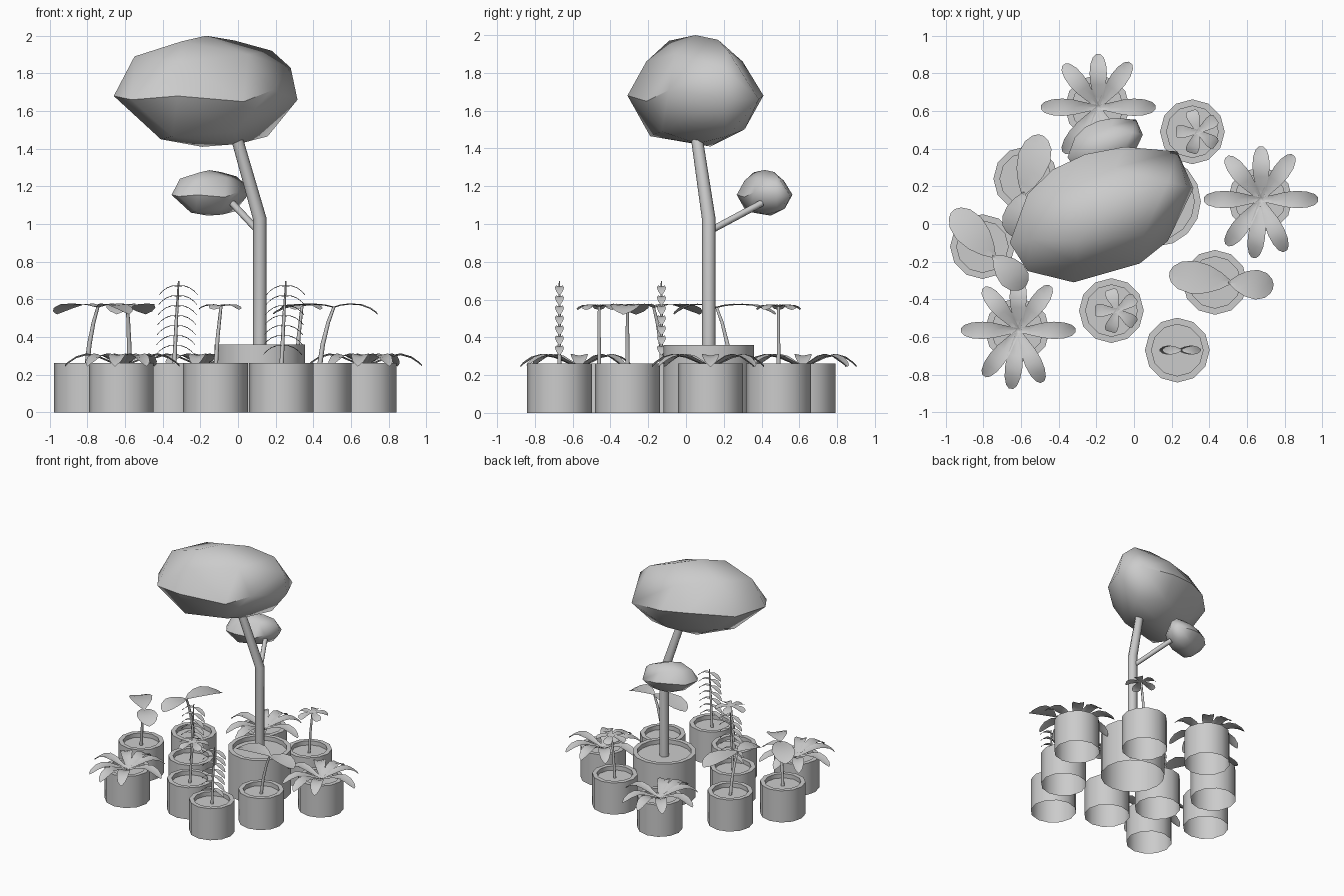
import bpy, bmesh
from math import sin, cos, pi, radians
from mathutils import Vector, Matrix

if "Cube" in bpy.data.objects:
    bpy.data.objects.remove(bpy.data.objects["Cube"])


def finish(bm, name, angle=40):
    bmesh.ops.remove_doubles(bm, verts=bm.verts, dist=1e-5)
    me = bpy.data.meshes.new(name)
    bm.to_mesh(me)
    bm.free()
    ob = bpy.data.objects.new(name, me)
    bpy.context.collection.objects.link(ob)
    bpy.ops.object.select_all(action='DESELECT')
    ob.select_set(True)
    bpy.context.view_layer.objects.active = ob
    bpy.ops.object.shade_smooth_by_angle(angle=radians(angle))
    return ob


def bridge(bm, rings):
    for a, b in zip(rings, rings[1:]):
        n = len(a)
        for i in range(n):
            bm.faces.new((a[i], a[(i + 1) % n], b[(i + 1) % n], b[i]))


def pot(name, x, y, r, h, sides=12):
    # outer wall, rim, inner wall and soil disc; open underneath
    bm = bmesh.new()
    ri, hs = r - 0.035, h - 0.035
    rings = [[bm.verts.new((x + q * cos(2 * pi * i / sides), y + q * sin(2 * pi * i / sides), z))
              for i in range(sides)] for q, z in ((r, 0), (r, h), (ri, h), (ri, hs))]
    bridge(bm, rings)
    bm.faces.new(rings[-1])
    finish(bm, name)


def tube(bm, pts, radii, sides=8):
    pts = [Vector(p) for p in pts]
    rings = []
    for i, (p, r) in enumerate(zip(pts, radii)):
        d = (pts[min(i + 1, len(pts) - 1)] - pts[max(i - 1, 0)]).normalized()
        u = d.cross(Vector((0, 1, 0))).normalized()
        v = d.cross(u)
        rings.append([bm.verts.new(p + r * (cos(2 * pi * k / sides) * u - sin(2 * pi * k / sides) * v))
                      for k in range(sides)])
    bridge(bm, rings)
    bm.faces.new(rings[0][::-1])
    bm.faces.new(rings[-1])
    bmesh.ops.recalc_face_normals(bm, faces=bm.faces)


def leaf(bm, origin, angle, profile, fold=0.006, length=1):
    # profile rows: distance, height, half width; midrib slightly lower
    m = Matrix.Translation(origin) @ Matrix.Rotation(radians(angle), 4, 'Z')
    rows = [[bm.verts.new(m @ Vector((r * length, w * s, z + fold * abs(s)))) for s in (-1, 0, 1)]
            for r, z, w in profile]
    for a, b in zip(rows, rows[1:]):
        for i in (0, 1):
            bm.faces.new((a[i], b[i], b[i + 1], a[i + 1]))


# Pots
POTS = {"star": [(-0.195, 0.62), (0.67, 0.13), (-0.62, -0.565)],
        "flower": [(0.31, 0.49), (-0.12, -0.46)],
        "broadleaf": [(0.43, -0.31), (-0.805, -0.12), (-0.575, 0.24)],
        "fern": [(0.23, -0.67), (-0.34, -0.13)]}
for kind, spots in POTS.items():
    for i, (x, y) in enumerate(spots):
        pot(f"{kind}_pot_{i + 1}", x, y, 0.172, 0.262)
pot("tree_pot", 0.115, 0.12, 0.24, 0.36, 16)

# Tree trunk and side branch
bm = bmesh.new()
tube(bm, [(0.115, 0.12, 0.3), (0.115, 0.12, 1.03), (-0.01, 0.055, 1.47)], (0.036, 0.036, 0.031))
finish(bm, "trunk", 60)
bm = bmesh.new()
tube(bm, [(0.11, 0.12, 0.96), (-0.03, 0.40, 1.11)], (0.018, 0.018))
finish(bm, "side_branch", 60)

# Faceted foliage masses: one hull, reused at a smaller size
CROWN = [(-.17, .05, 2), (-.66, -.10, 1.68), (-.565, .16, 1.67), (-.43, .29, 1.7), (-.26, .37, 1.7),
         (-.05, .41, 1.68), (.23, .385, 1.66), (.316, .19, 1.66), (.18, -.09, 1.71), (.03, -.21, 1.65),
         (-.32, -.31, 1.68), (-.565, -.25, 1.66), (-.55, -.08, 1.89), (-.4, .16, 1.91), (-.1, .3, 1.86),
         (.18, .22, 1.92), (.28, .2, 1.83), (.05, -.06, 1.9), (-.3, -.21, 1.86), (-.3, -.09, 1.97),
         (-.02, .17, 1.975), (.157, .22, 1.465), (-.19, .13, 1.41), (-.41, -.05, 1.45), (-.05, .31, 1.5),
         (-.35, -.19, 1.465), (-.02, -.13, 1.49), (0, .06, 1.425), (-.4, .18, 1.53)]


def foliage(name, centre, scale):
    bm = bmesh.new()
    c0 = Vector((-0.17, 0.052, 1.705))
    for p in CROWN:
        bm.verts.new(Vector(centre) + (Vector(p) - c0) * scale)
    bmesh.ops.convex_hull(bm, input=bm.verts)
    loose = [v for v in bm.verts if not v.link_faces]
    bmesh.ops.delete(bm, geom=loose, context='VERTS')
    finish(bm, name, 55)


foliage("crown", (-0.17, 0.052, 1.705), 1)
foliage("small_crown", (-0.152, 0.417, 1.165), 0.41)

# Star plants: eight arching leaves
STAR = [(0, .24, .01), (.06, .262, .024), (.13, .292, .04), (.19, .303, .046),
        (.245, .287, .042), (.285, .26, .029), (.303, .243, .012)]
for i, (x, y) in enumerate(POTS["star"]):
    bm = bmesh.new()
    for a, s in ((0, 1), (54, .96), (90, .93), (129, .96), (180, 1), (233, 1), (263, 1.03), (295, 1)):
        leaf(bm, (x + .005, y, 0), a, STAR, .01, s)
    finish(bm, f"star_leaves_{i + 1}", 60)

# Flowers on thin stems: five blunt petals
PETAL = [(0, .562, .01), (.04, .568, .022), (.08, .565, .034), (.105, .555, .034), (.118, .545, .024)]
for i, (x, y) in enumerate(POTS["flower"]):
    bm = bmesh.new()
    tube(bm, [(x, y, .22), (x + .012, y, .4), (x + .03, y, .565)], (.012, .01, .008), 6)
    finish(bm, f"flower_stem_{i + 1}", 65)
    bm = bmesh.new()
    for k in range(5):
        leaf(bm, (x + .03, y, 0), 180 + 72 * k, PETAL)
    finish(bm, f"flower_petals_{i + 1}", 60)

# Broadleaf plants: leaning stem with one large and one smaller leaf
LARGE = [(0, .555, .012), (.05, .566, .045), (.12, .572, .075), (.2, .568, .088),
         (.27, .549, .073), (.31, .53, .043), (.325, .52, .015)]
SMALL = [(r * .71, z, w * .9) for r, z, w in LARGE]
for i, ((x, y), turn) in enumerate(zip(POTS["broadleaf"], (0, -40, -99))):
    t = radians(turn)
    d = Vector((cos(t), sin(t), 0))
    base = Vector((x, y, 0))
    bm = bmesh.new()
    tube(bm, [base + d * o + Vector((0, 0, z)) for o, z in ((0, .22), (.02, .36), (.05, .48), (.08, .56))],
         (.014, .012, .01, .008), 6)
    finish(bm, f"broadleaf_stem_{i + 1}", 65)
    bm = bmesh.new()
    leaf(bm, base + d * .08, turn + 172, LARGE)
    leaf(bm, base + d * .08, turn - 5, SMALL)
    finish(bm, f"broadleaf_leaves_{i + 1}", 60)

# Ferns: upright stem with paired drooping leaflets
for i, (x, y) in enumerate(POTS["fern"]):
    bm = bmesh.new()
    tube(bm, [(x, y, .22), (x + .012, y, .48), (x + .025, y, .698)], (.012, .009, .004), 6)
    finish(bm, f"fern_stem_{i + 1}", 65)
    bm = bmesh.new()
    for k in range(7):
        z = .35 + k * .053
        for a in (0, 180):
            leaf(bm, (x + .025 * (z - .22) / .48, y, z), a,
                 [(0, 0, .006), (.03, .002, .018), (.06, -.009, .024), (.085, -.027, .018), (.102, -.046, .005)],
                 .004)
    finish(bm, f"fern_leaflets_{i + 1}", 60)
